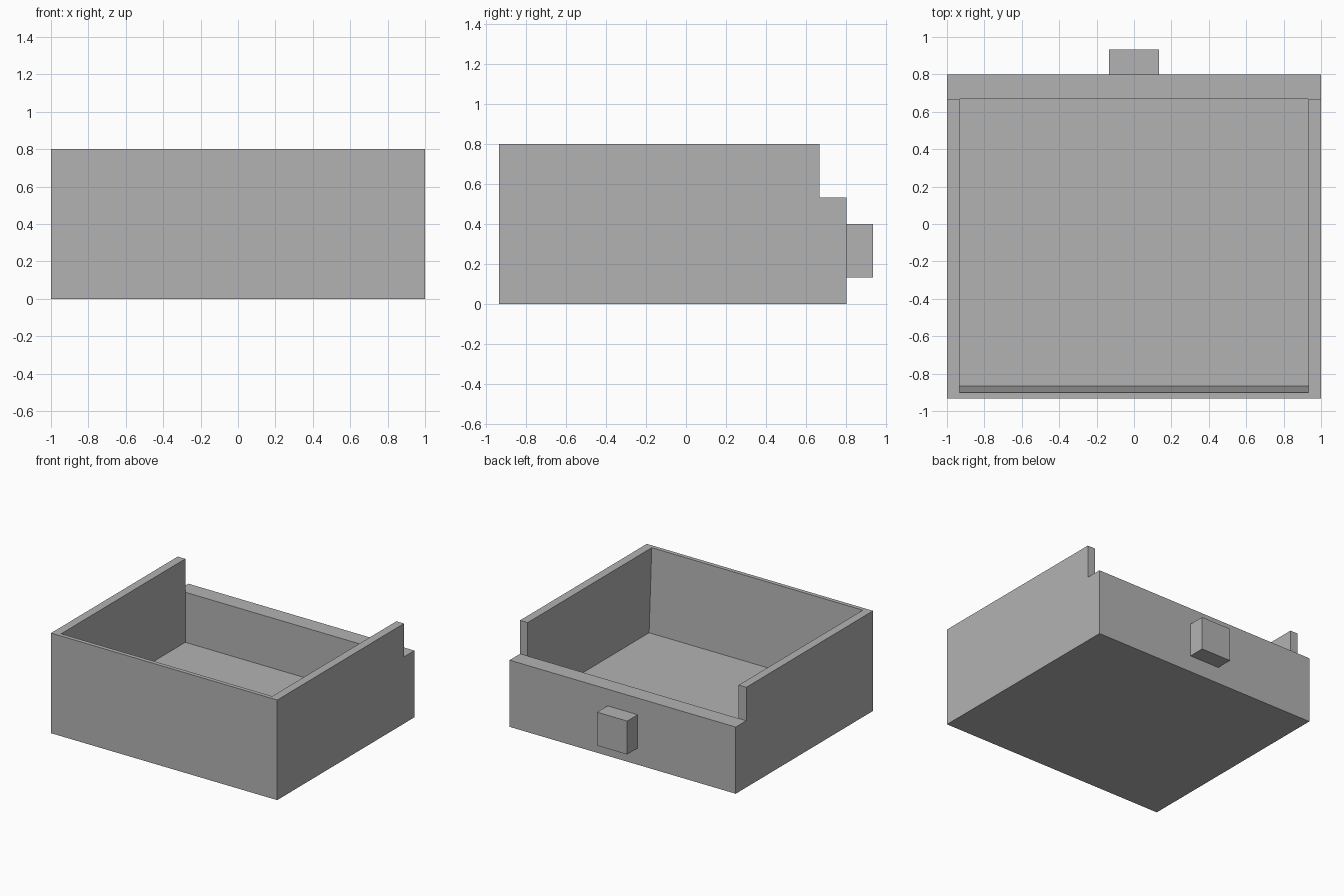
import bpy
import bmesh

cube = bpy.data.objects.get("Cube")
if cube:
    bpy.data.objects.remove(cube, do_unlink=True)

grey = bpy.data.materials.new("plain grey")
grey.use_nodes = True
colour = (0.45, 0.45, 0.45, 1)
grey.diffuse_color = colour
grey.node_tree.nodes["Principled BSDF"].inputs["Base Color"].default_value = colour


def extrude_profile(name, profile, half_width):
    """Sweep a side profile of (y, z) points across x, centred."""
    bm = bmesh.new()
    face = bm.faces.new([bm.verts.new((-half_width, y, z)) for y, z in profile])
    swept = bmesh.ops.extrude_face_region(bm, geom=[face])
    verts = [v for v in swept["geom"] if isinstance(v, bmesh.types.BMVert)]
    bmesh.ops.translate(bm, verts=verts, vec=(2 * half_width, 0, 0))
    bmesh.ops.recalc_face_normals(bm, faces=bm.faces)
    mesh = bpy.data.meshes.new(name)
    bm.to_mesh(mesh)
    bm.free()
    mesh.materials.append(grey)
    obj = bpy.data.objects.new(name, mesh)
    bpy.context.collection.objects.link(obj)
    return obj


front, back, step = -0.933, 0.8, 0.667
floor, low, top = 0.133, 0.533, 0.8

# Open tray with a lowered, thick back wall
tray = extrude_profile("tray", [
    (front, 0), (back, 0), (back, low), (step, low), (step, top), (front, top)], 1)

# Cavity whose front side leans outward towards the rim
cavity = extrude_profile("cavity_cutter", [
    (-0.867, floor), (step, floor), (step, top + 0.1), (-0.905, top + 0.1)], 0.933)
cavity.hide_render = True

cut = tray.modifiers.new("hollow", "BOOLEAN")
cut.operation = "DIFFERENCE"
cut.solver = "EXACT"
cut.object = cavity

# Bake the cut and drop the cutter
bpy.context.view_layer.update()
evaluated = tray.evaluated_get(bpy.context.evaluated_depsgraph_get())
tray.data = bpy.data.meshes.new_from_object(evaluated)
tray.modifiers.clear()
bpy.data.objects.remove(cavity, do_unlink=True)

# Block handle on the back wall
extrude_profile("handle", [
    (back, 0.133), (0.933, 0.133), (0.933, 0.4), (back, 0.4)], 0.133)
